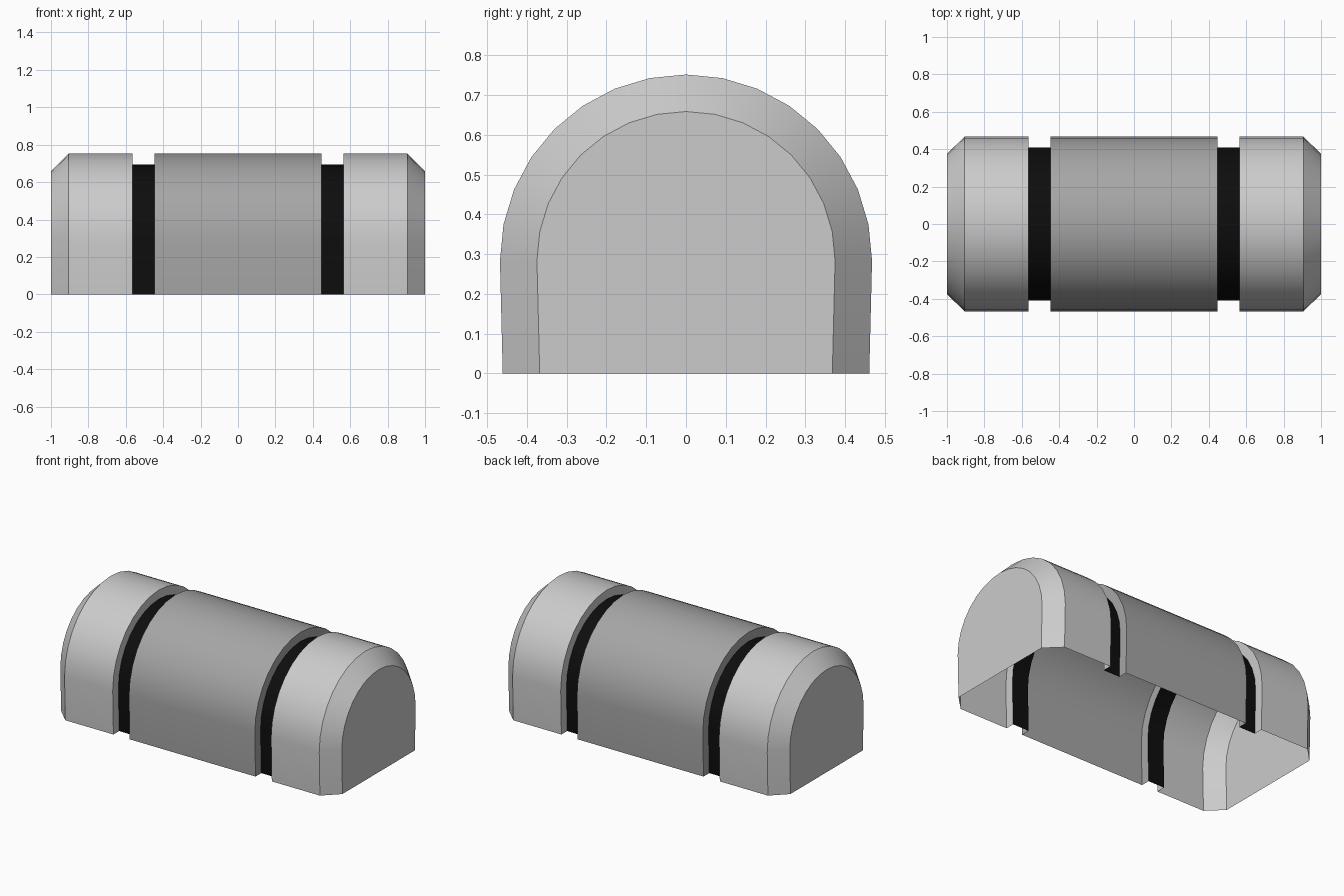
import bpy
import bmesh
from math import sin, cos, radians

cube = bpy.data.objects.get("Cube")
if cube:
    bpy.data.objects.remove(cube, do_unlink=True)

AXIS_Z = 0.284      # height of the arch centre
OUTER = 0.468       # shell radius
CAP = 0.375         # radius of the flat end
BAND = 0.41         # radius at the groove floor
HALF_BODY, END_START, CHAMFER_START, TIP = 0.447, 0.563, 0.905, 1.0
STEPS = 16


def material(name, value):
    mat = bpy.data.materials.new(name)
    mat.use_nodes = True
    colour = (value, value, value, 1.0)
    mat.diffuse_color = colour
    mat.node_tree.nodes["Principled BSDF"].inputs["Base Color"].default_value = colour
    return mat


def arch(radius):
    """Half circle on slightly tapering legs, as (y, z) points."""
    foot = radius - 0.007
    points = [(-foot, 0.0)]
    for i in range(STEPS + 1):
        a = radians(180 * i / STEPS)
        points.append((-radius * cos(a), AXIS_Z + radius * sin(a)))
    return points + [(foot, 0.0)]


def shell(name, stations, mat, cap=False):
    """Loft open-bottomed arches through (x, radius) stations."""
    bm = bmesh.new()
    rows = [[bm.verts.new((x, y, z)) for y, z in arch(r)] for x, r in stations]
    direction = 1 if stations[-1][0] > stations[0][0] else -1
    for a, b in zip(rows, rows[1:]):
        for i in range(len(a) - 1):
            quad = [a[i], b[i], b[i + 1], a[i + 1]]
            bm.faces.new(quad[::direction])
    if cap:
        bm.faces.new(rows[-1][::-direction])
    mesh = bpy.data.meshes.new(name)
    bm.to_mesh(mesh)
    bm.free()
    mesh.materials.append(mat)
    obj = bpy.data.objects.new(name, mesh)
    bpy.context.collection.objects.link(obj)
    bpy.ops.object.select_all(action="DESELECT")
    obj.select_set(True)
    bpy.context.view_layer.objects.active = obj
    bpy.ops.object.shade_smooth_by_angle(angle=radians(30))
    return obj


light_grey = material("light grey", 0.6)
mid_grey = material("mid grey", 0.38)
black = material("black", 0.004)

# Middle section with the groove walls at both ends
shell("middle_body", [(-HALF_BODY, BAND), (-HALF_BODY, OUTER),
                      (HALF_BODY, OUTER), (HALF_BODY, BAND)], mid_grey)

# Recessed bands and chamfered ends on both sides
for side, s in (("left", 1), ("right", -1)):
    shell(side + "_groove_band", [(s * HALF_BODY, BAND), (s * END_START, BAND)], black)
    shell(side + "_end", [(s * END_START, BAND), (s * END_START, OUTER),
                          (s * CHAMFER_START, OUTER), (s * TIP, CAP)],
          light_grey, cap=True)
